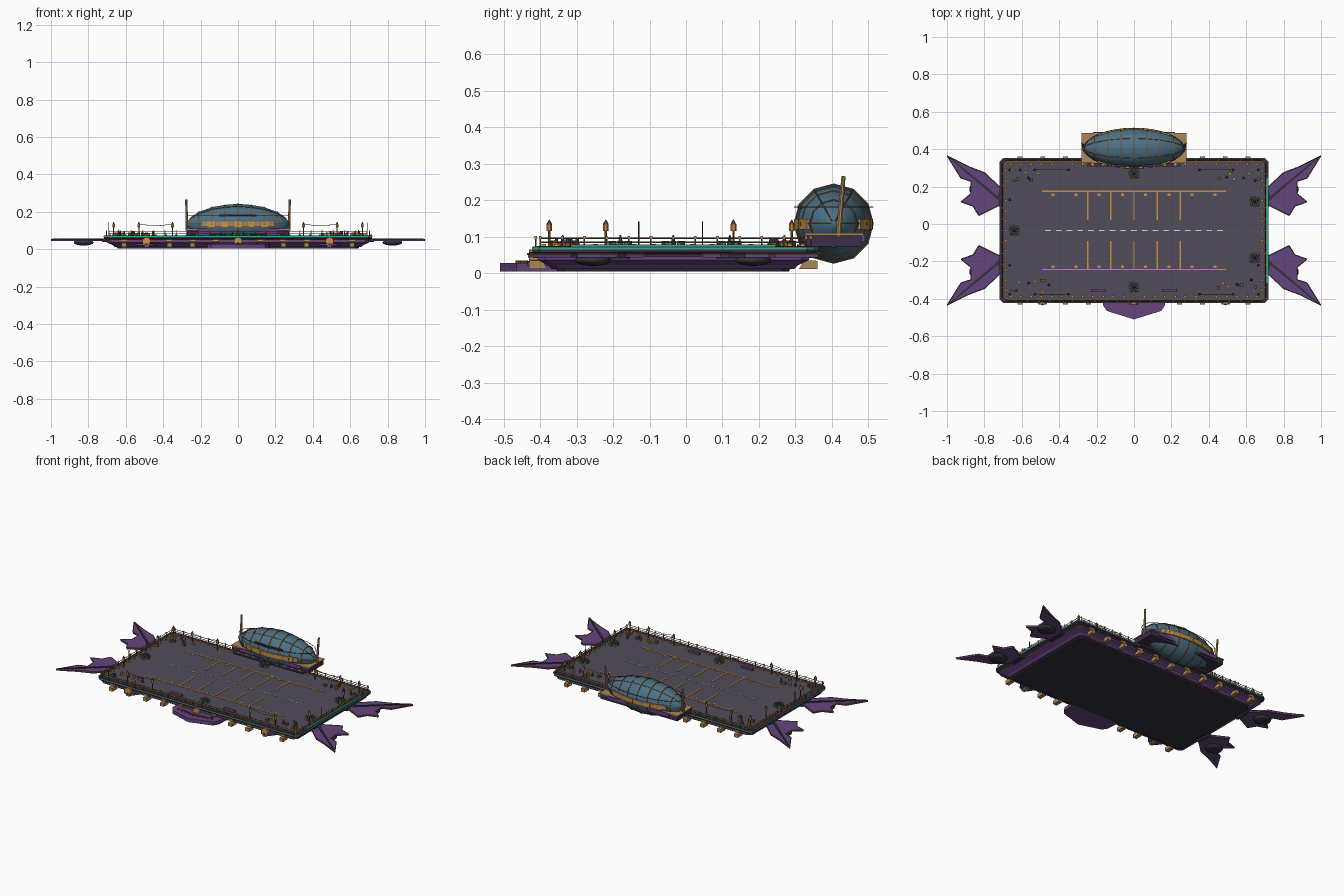
import bpy, bmesh, math, random
from mathutils import Matrix, Vector

if "Cube" in bpy.data.objects:
    bpy.data.objects.remove(bpy.data.objects["Cube"])

random.seed(4)
CY = -0.035  # middle of the deck in y


def mat(name, *rgb):
    m = bpy.data.materials.new(name)
    m.diffuse_color = (*rgb, 1)
    m.use_nodes = True
    m.node_tree.nodes["Principled BSDF"].inputs["Base Color"].default_value = m.diffuse_color
    return m


DECK = mat("deck slate", .085, .074, .105)
PURPLE = mat("purple", .13, .058, .205)
DARKP = mat("dark purple", .045, .026, .07)
BLUE = mat("balloon blue", .075, .165, .235)
BRASS = mat("orange brass", .62, .29, .05)
TAN = mat("tan wood", .42, .24, .10)
COAL = mat("charcoal", .034, .032, .040)
TEAL = mat("teal", .05, .38, .27)
WHITE = mat("white", .7, .7, .68)
BROWN = mat("brown", .17, .09, .03)


def finish(name, bm, m, smooth=False):
    bmesh.ops.recalc_face_normals(bm, faces=bm.faces)
    me = bpy.data.meshes.new(name)
    bm.to_mesh(me)
    bm.free()
    me.materials.append(m)
    for p in me.polygons:
        p.use_smooth = smooth
    ob = bpy.data.objects.new(name, me)
    bpy.context.collection.objects.link(ob)
    return ob


def box(bm, c, s):
    bmesh.ops.create_cube(bm, size=1, matrix=Matrix.Translation(c) @ Matrix.Diagonal((*s, 1)))


def boxes(name, items, m):
    bm = bmesh.new()
    for c, s in items:
        box(bm, c, s)
    return finish(name, bm, m)


def rod(bm, a, b, r, r2=None, n=6):
    a, b = Vector(a), Vector(b)
    d = b - a
    M = Matrix.Translation((a + b) / 2) @ d.to_track_quat('Z', 'Y').to_matrix().to_4x4()
    bmesh.ops.create_cone(bm, cap_ends=True, segments=n, radius1=r,
                          radius2=r if r2 is None else r2, depth=d.length, matrix=M)


def rods(name, items, r, m, r2=None, n=6):
    bm = bmesh.new()
    for a, b in items:
        rod(bm, a, b, r, r2, n)
    return finish(name, bm, m)


def skin(bm, rings, caps=True):
    vs = [[bm.verts.new(p) for p in ring] for ring in rings]
    for a, b in zip(vs, vs[1:]):
        for i in range(len(a)):
            j = (i + 1) % len(a)
            bm.faces.new((a[i], a[j], b[j], b[i]))
    if caps:
        bm.faces.new(vs[0])
        bm.faces.new(vs[-1])


def outline(hx, hy, z, c=.02):
    q = [(hx, hy - c), (hx - c, hy), (c - hx, hy), (-hx, hy - c),
         (-hx, c - hy), (c - hx, -hy), (hx - c, -hy), (hx, c - hy)]
    return [(x, y + CY, z) for x, y in q]


def slab(name, levels, m):
    bm = bmesh.new()
    skin(bm, [outline(*l) for l in levels])
    return finish(name, bm, m)


def frame(name, hx, hy, w, z0, z1, m):
    bm = bmesh.new()
    o0, o1 = outline(hx, hy, z0), outline(hx, hy, z1)
    i0, i1 = outline(hx - w, hy - w, z0), outline(hx - w, hy - w, z1)
    skin(bm, [i0, o0, o1, i1, i0], caps=False)
    bmesh.ops.remove_doubles(bm, verts=bm.verts, dist=1e-6)
    return finish(name, bm, m)


def plate(bm, pts, z0, z1):
    skin(bm, [[(x, y, z0) for x, y in pts], [(x, y, z1) for x, y in pts]])


# --- floating platform, built in layers ---
slab("keel_plate", [(.645, .318, .005), (.65, .322, .017)], COAL)
slab("lower_hull", [(.66, .333, .012), (.67, .343, .022), (.70, .372, .036), (.70, .372, .046)], PURPLE)
slab("hull_groove", [(.69, .362, .044), (.69, .362, .056)], COAL)
slab("upper_hull", [(.708, .378, .052), (.717, .386, .058), (.717, .386, .066)], DARKP)
slab("deck", [(.70, .37, .06), (.70, .37, .071)], DECK)
frame("edge_trim", .717, .386, .015, .064, .0735, DARKP)
frame("brass_line", .703, .372, .005, .069, .0745, BROWN)
frame("glow_strip", .719, .388, .004, .065, .071, TEAL)
frame("lower_brass_band", .705, .377, .007, .047, .052, BROWN)
boxes("side_glow_bar", [((.711, CY, .076), (.010, .56, .006))], TEAL)

# --- painted deck markings ---
lines = [((0, y, .0715), (.985, .007, .003)) for y in (.175, -.243)]
for i in range(-2, 3):
    lines += [((.124 * i, .098, .0715), (.007, .155, .003)), ((.124 * i, -.166, .0715), (.007, .15, .003))]
for i in range(-4, 4):
    lines += [((.124 * (i + .5), y, .0715), (.016, .012, .003)) for y in (.157, -.228)]
boxes("bay_lines", lines, BRASS)
boxes("centre_dashes", [((-.46 + .0575 * i, CY, .0715), (.03, .005, .003)) for i in range(17)], WHITE)

# --- perimeter studs, railing and brackets ---
edge = [(x, CY + s * .355) for s in (-1, 1) for x in [-.66 + .055 * i for i in range(25)]]
edge += [(s * .686, CY - .32 + .0533 * i) for s in (-1, 1) for i in range(13)]
boxes("edge_studs", [((x, y, .075), (.013, .013, .010)) for x, y in edge], BRASS)
rails, posts = [], []
for z in (.085, .096):
    for s in (-1, 1):
        rails.append(((s * .703, -.40, z), (s * .703, .33, z)))
        rails.append(((s * .69, .342, z), (s * .29, .342, z)))
    rails.append(((-.69, -.412, z), (.69, -.412, z)))
for i in range(13):
    posts += [(s * .703, -.40 + .0608 * i) for s in (-1, 1)]
for i in range(24):
    x = -.69 + .06 * i
    posts += [(x, y) for y in (-.412, .342) if y < 0 or abs(x) > .28]
rods("railing", rails, .0018, BROWN, n=5)
rods("railing_posts", [((x, y, .068), (x, y, .095)) for x, y in posts], .0025, BROWN, n=5)
boxes("railing_knobs", [((x, y, .098), (.007, .007, .007)) for x, y in posts], BRASS)
bm = bmesh.new()
for s in (-1, 1):
    for i in range(11):
        x = -.61 + .122 * i
        if s < 0 and abs(x) < .15:
            continue
        prof = [(.345, .012), (.395, .012), (.395, .034), (.36, .036)]
        skin(bm, [[(x + d, CY + s * a, z) for a, z in prof] for d in (-.013, .013)])
finish("hull_brackets", bm, TAN)
rods("hull_medallions", [((x, -.40, .043), (x, -.43, .043)) for x in (-.49, 0, .49)], .022, BRASS, n=10)
boxes("hull_lights", [((x, CY + s * .378, .047), (.032, .012, .011))
                      for s in (-1, 1) for x in (-.61, -.37, -.24, -.12, .12, .24, .37, .61)], BRASS)

# --- prow below the front edge ---
bm = bmesh.new()
plate(bm, [(-.17, -.35), (-.165, -.435), (-.145, -.465), (-.07, -.488), (0, -.51),
           (.07, -.488), (.145, -.465), (.165, -.435), (.17, -.35)], .005, .028)
finish("prow", bm, PURPLE)
bm = bmesh.new()
plate(bm, [(-.13, -.36), (-.10, -.435), (0, -.452), (.10, -.435), (.13, -.36)], .026, .034)
for s in (-1, 1):
    plate(bm, [(s * .43, -.38), (s * .46, -.422), (s * .49, -.435), (s * .52, -.422), (s * .55, -.38)], .02, .032)
finish("prow_top", bm, PURPLE)
rods("prow_rivets", [((x, -.462 + abs(x) * .2, .027), (x, -.462 + abs(x) * .2, .035))
                     for x in [-.12 + .03 * i for i in range(9)]], .005, BROWN)

# --- four swept fins with trimmed edges and engine pods ---
FIN = [(.69, .19), (.72, .20), (.80, .275), (.88, .305), (.999, .364), (.925, .245), (.872, .228), (.872, .162),
       (.925, .118), (.86, .095), (.83, .045), (.72, .10), (.69, .09)]
fin, spar, pod, trim = (bmesh.new() for i in range(4))
for sx in (-1, 1):
    for sy in (-1, 1):
        fy = lambda y: CY + sy * (y - CY)
        plate(fin, [(sx * x, fy(y)) for x, y in FIN], .043, .054)
        tip = [(.70, .105), (.985, .35), (.992, .36), (.978, .352), (.69, .118)]
        plate(spar, [(sx * x, fy(y)) for x, y in tip], .052, .058)
        plate(spar, [(sx * x, fy(y)) for x, y in [(.69, .20), (.72, .185), (.728, .14), (.72, .09), (.69, .08)]], .04, .057)
        for (xa, ya), (xb, yb) in zip(FIN[1:-1], FIN[2:-1]):
            rod(trim, (sx * xa, fy(ya), .0525), (sx * xb, fy(yb), .0525), .0027, n=5)
        bmesh.ops.create_uvsphere(pod, u_segments=14, v_segments=8, radius=1, matrix=Matrix.Translation(
            (sx * .825, fy(.185), .036)) @ Matrix.Diagonal((.055, .050, .016, 1)))
finish("fins", fin, PURPLE)
finish("fin_spars", spar, COAL)
finish("fin_trim", trim, BROWN)
finish("engine_pods", pod, COAL, True)

# --- moored airship behind the deck ---
AY, AZ = .405, .136
PROF = [(-.275, .008), (-.25, .036), (-.21, .063), (-.14, .089), (-.07, .101), (0, .107),
        (.07, .101), (.14, .089), (.21, .063), (.25, .036), (.275, .008)]


def ring(x, r, n=12):
    return [(x, AY + r * math.cos(2 * math.pi * k / n), AZ + r * math.sin(2 * math.pi * k / n)) for k in range(n)]


def radius(x):
    for (a, ra), (b, rb) in zip(PROF, PROF[1:]):
        if a <= x <= b:
            return ra + (rb - ra) * (x - a) / (b - a)


bm = bmesh.new()
skin(bm, [ring(x, r) for x, r in PROF])
finish("balloon", bm, BLUE, True)
bm = bmesh.new()
for x in (-.21, -.14, -.07, 0, .07, .14, .21):
    r, w = radius(x), .003
    skin(bm, [ring(x - w, r), ring(x - w, r + .003), ring(x + w, r + .003), ring(x + w, r)], caps=False)
for k in (0, 2, 4, 6):
    pts = [ring(x, r)[k] for x, r in PROF]
    for a, b in zip(pts, pts[1:]):
        rod(bm, a, b, .0018, n=5)
finish("balloon_bands", bm, BROWN)
# guard hoop around the envelope
hoop = [(.265 * math.cos(t), AY + .108 * math.sin(t), .181) for t in [2 * math.pi * i / 32 for i in range(33)]]
rods("guard_hoop", list(zip(hoop, hoop[1:])), .0017, BROWN, n=5)
# mooring tray, its rim, windows and masts
boxes("mooring_tray", [((0, .407, .089), (.55, .15, .032))], DARKP)
boxes("tray_top", [((0, .407, .107), (.56, .16, .006))], TAN)
boxes("tray_side_panels", [((0, .407 + s * .079, .098), (.44, .010, .024)) for s in (-1, 1)], PURPLE)


def strips(name, xs, w, m):
    bm = bmesh.new()
    for s in (-1, 1):
        for x in xs:
            ends = [(u, radius(u) * .985) for u in (x - w, x + w)]
            skin(bm, [[(u, AY + s * (r + d), z) for d, z in ((-.012, .120), (.005, .120), (.005, .149), (-.012, .149))]
                      for u, r in ends])
    finish(name, bm, m)


strips("airship_windows", [.072 * i for i in range(-2, 3)], .022, BRASS)
strips("window_frames", [.072 * (i + .5) for i in range(-3, 3)], .013, TAN)
boxes("airship_side_plate", [((0, AY - .093, .181), (.2, .012, .010))], DARKP)
rods("mooring_masts", [((s * .272, .418, .10), (s * .277, .432, .266)) for s in (-1, 1)], .008, TAN, r2=.006, n=8)
boxes("dock_bridge", [((0, .335, .07), (.5, .06, .018))], DARKP)

# --- lantern posts, flag poles and chains ---
lamp = [(s * x, y) for s in (-1, 1) for x, y in
        ((.665, -.375), (.665, -.22), (.665, .13), (.665, .29), (.53, .29), (.35, .29), (.53, -.375), (.35, -.375))]
rods("lamp_posts", [((x, y, .07), (x, y, .122)) for x, y in lamp], .003, BROWN)
rods("lanterns", [((x, y, .116), (x, y, .134)) for x, y in lamp], .008, BRASS, n=6)
rods("lantern_caps", [((x, y, .134), (x, y, .147)) for x, y in lamp], .008, PURPLE, r2=.001, n=6)
rods("flag_poles", [((s * .69, y, .07), (s * .69, y, .142)) for s in (-1, 1) for y in (-.13, .045)], .0018, COAL)
chain = []
for s in (-1, 1):
    for y in (-.375, .29):
        p = [(s * (.35 + .18 * i / 8), y, .136 - .01 * math.sin(math.pi * i / 8)) for i in range(9)]
        chain += list(zip(p, p[1:]))
rods("chains", chain, .0014, BROWN, n=4)

# --- planters, benches and cargo on the deck ---
spots = [(0, .27), (-.64, CY), (.645, .12), (.645, -.18), (0, -.338)]
rods("planter_bases", [((x, y, .07), (x, y, .077)) for x, y in spots], .022, COAL, n=8)
around = [(x + .024 * math.cos(k * math.pi / 4), y + .024 * math.sin(k * math.pi / 4), k) for x, y in spots for k in range(8)]
rods("planter_shrubs", [((x, y, .072), (x, y, .088)) for x, y, k in around if k % 2], .009, TEAL, r2=.005)
rods("planter_urns", [((x, y, .072), (x, y, .088)) for x, y, k in around if k % 2 == 0], .008, BROWN)
rods("planter_finials", [((x, y, .076), (x, y, .105)) for x, y in spots], .008, PURPLE, r2=.002)
boxes("benches", [((s * .19, -.355, .077), (.08, .017, .012)) for s in (-1, 1)], PURPLE)
cargo = [(sx * random.uniform(.44, .67), CY + sy * random.uniform(.26, .335)) for sx in (-1, 1) for sy in (-1, 1) for i in range(9)]
boxes("crates", [((x, y, .078), (.016, .016, .017)) for x, y in cargo[::3]], BROWN)
rods("barrels", [((x, y, .07), (x, y, .09)) for x, y in cargo[1::3]], .008, BRASS, n=8)
rods("bollards", [((x, y, .07), (x, y, .095)) for x, y in cargo[2::3]], .007, PURPLE, r2=.004, n=8)
